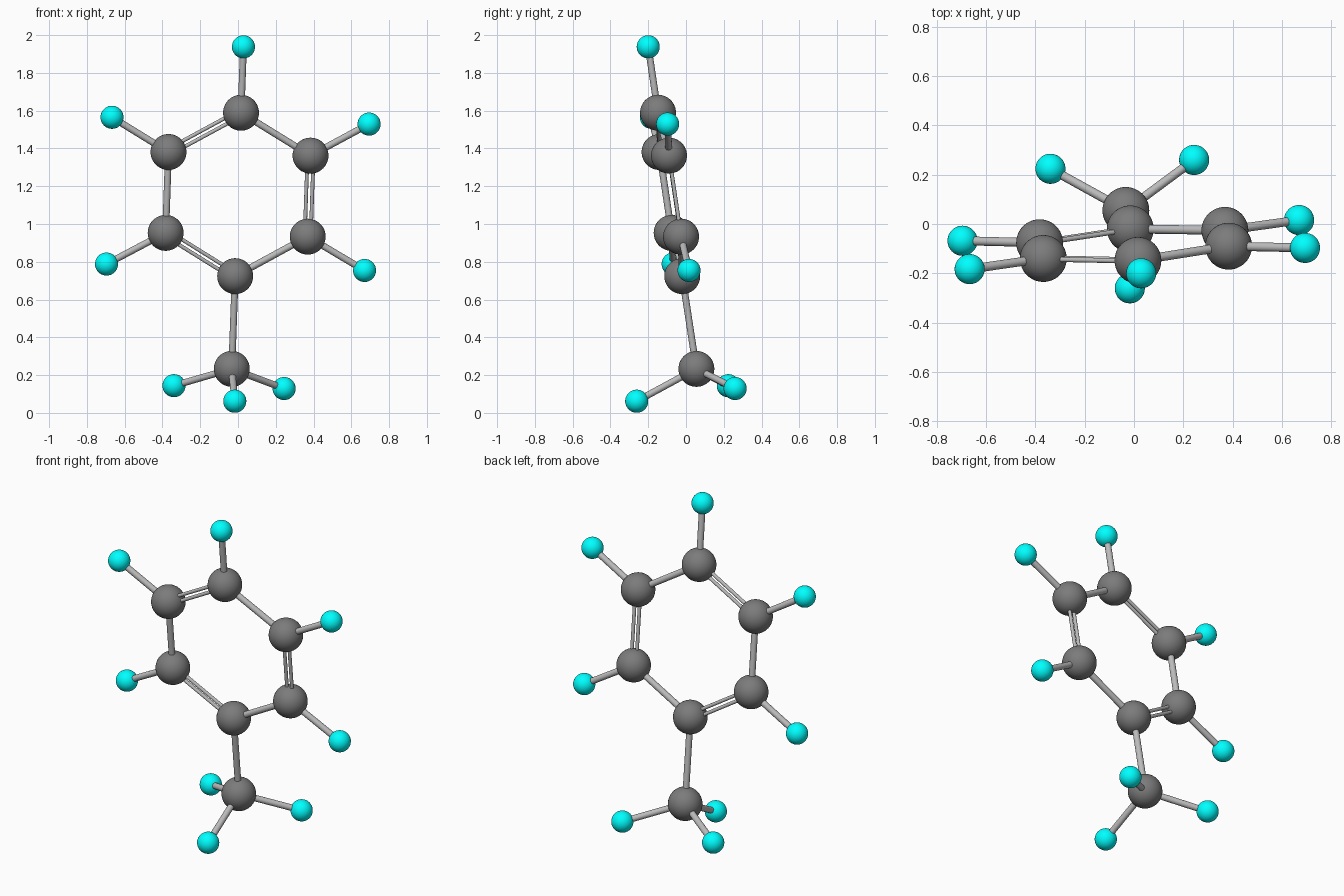
import bpy
from mathutils import Vector

if "Cube" in bpy.data.objects:
    bpy.data.objects.remove(bpy.data.objects["Cube"])

C_RADIUS, H_RADIUS = 0.095, 0.061
SINGLE_R, DOUBLE_R, DOUBLE_GAP = 0.018, 0.010, 0.016


def material(name, color):
    mat = bpy.data.materials.new(name)
    mat.diffuse_color = (*color, 1)
    mat.use_nodes = True
    mat.node_tree.nodes["Principled BSDF"].inputs["Base Color"].default_value = mat.diffuse_color
    return mat


cyan = material("cyan", (0.0, 1.0, 1.0))
dark_grey = material("dark_grey", (0.2, 0.2, 0.2))
mid_grey = material("mid_grey", (0.5, 0.5, 0.5))


def atom(name, pos, radius, mat):
    bpy.ops.mesh.primitive_uv_sphere_add(segments=48, ring_count=24, radius=radius, location=pos)
    ob = bpy.context.object
    ob.name = name
    ob.data.materials.append(mat)
    bpy.ops.object.shade_smooth()


def rod(name, a, b, radius):
    d = b - a
    bpy.ops.mesh.primitive_cylinder_add(vertices=24, radius=radius, depth=d.length, location=(a + b) / 2)
    ob = bpy.context.object
    ob.name = name
    ob.data.materials.append(mid_grey)
    ob.rotation_euler = d.to_track_quat('Z', 'Y').to_euler()
    bpy.ops.object.shade_smooth_by_angle()


# Ring carbons, counter-clockwise from the bottom, with their hydrogens
ring = [Vector(p) for p in [
    (-0.015, -0.020, 0.724), (0.369, -0.026, 0.933), (0.384, -0.090, 1.362),
    (0.016, -0.148, 1.589), (-0.368, -0.140, 1.381), (-0.383, -0.076, 0.953)]]
ring_h = [Vector(p) for p in [
    (0.670, 0.016, 0.754), (0.694, -0.097, 1.529), (0.029, -0.200, 1.938),
    (-0.667, -0.183, 1.565), (-0.696, -0.068, 0.788)]]

# Methyl group
methyl = Vector((-0.033, 0.055, 0.233))
methyl_h = [Vector(p) for p in [
    (-0.339, 0.224, 0.144), (0.244, 0.260, 0.129), (-0.017, -0.261, 0.062)]]

# Atoms
for i, p in enumerate(ring):
    atom(f"ring_carbon_{i + 1}", p, C_RADIUS, dark_grey)
atom("methyl_carbon", methyl, C_RADIUS, dark_grey)
for i, p in enumerate(ring_h):
    atom(f"ring_hydrogen_{i + 1}", p, H_RADIUS, cyan)
for i, p in enumerate(methyl_h):
    atom(f"methyl_hydrogen_{i + 1}", p, H_RADIUS, cyan)

# Ring bonds, alternating single and double
normal = (ring[2] - ring[0]).cross(ring[4] - ring[0]).normalized()
for i, a in enumerate(ring):
    b = ring[(i + 1) % 6]
    if i % 2:
        side = (b - a).normalized().cross(normal) * DOUBLE_GAP
        for label, s in (("outer", side), ("inner", -side)):
            rod(f"double_bond_{i + 1}_{label}", a + s, b + s, DOUBLE_R)
    else:
        rod(f"single_bond_{i + 1}", a, b, SINGLE_R)

# Bonds to hydrogens and between ring and methyl carbon
for i, h in enumerate(ring_h):
    rod(f"ring_hydrogen_bond_{i + 1}", ring[i + 1], h, SINGLE_R)
for i, h in enumerate(methyl_h):
    rod(f"methyl_hydrogen_bond_{i + 1}", methyl, h, SINGLE_R)
rod("methyl_bond", ring[0], methyl, SINGLE_R)
